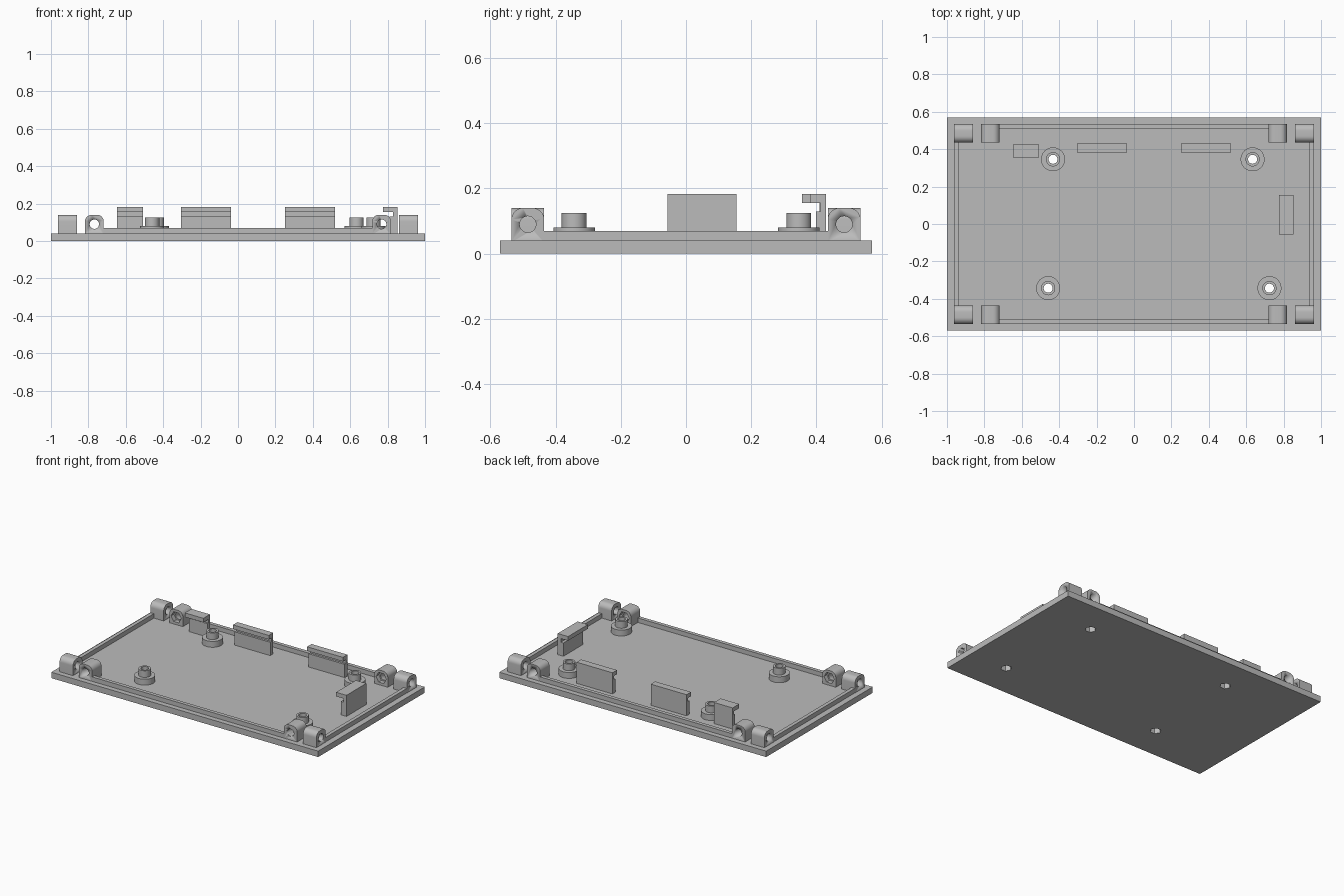
import bpy, bmesh, math

if "Cube" in bpy.data.objects:
    bpy.data.objects.remove(bpy.data.objects["Cube"])

grey = bpy.data.materials.new("grey_plastic")
grey.diffuse_color = (0.5, 0.5, 0.5, 1)
grey.use_nodes = True
grey.node_tree.nodes["Principled BSDF"].inputs["Base Color"].default_value = grey.diffuse_color


def finish(name, bm, smooth=True):
    bmesh.ops.recalc_face_normals(bm, faces=bm.faces)
    me = bpy.data.meshes.new(name)
    bm.to_mesh(me)
    bm.free()
    me.materials.append(grey)
    ob = bpy.data.objects.new(name, me)
    bpy.context.collection.objects.link(ob)
    if smooth:
        bpy.ops.object.select_all(action='DESELECT')
        ob.select_set(True)
        bpy.context.view_layer.objects.active = ob
        bpy.ops.object.shade_smooth_by_angle(angle=math.radians(30))
    return ob


def prism(name, pts, axis, a, b, smooth=True):
    """Extrude a closed 2D profile along an axis from a to b."""
    place = {'x': lambda u, v, t: (t, u, v),
             'y': lambda u, v, t: (u, t, v),
             'z': lambda u, v, t: (u, v, t)}[axis]
    bm = bmesh.new()
    ends = [[bm.verts.new(place(u, v, t)) for u, v in pts] for t in (a, b)]
    bm.faces.new(ends[0])
    bm.faces.new(ends[1])
    n = len(pts)
    for i in range(n):
        j = (i + 1) % n
        bm.faces.new((ends[0][i], ends[0][j], ends[1][j], ends[1][i]))
    return finish(name, bm, smooth)


def ngon(cx, cy, r, n):
    return [(cx + r * math.cos(2 * math.pi * i / n),
             cy + r * math.sin(2 * math.pi * i / n)) for i in range(n)]


def rect(x0, y0, x1, y1):
    return [(x0, y0), (x1, y0), (x1, y1), (x0, y1)]


def cut(ob, cutter):
    """Subtract a cutter for good and throw it away."""
    bpy.context.view_layer.objects.active = ob
    mod = ob.modifiers.new("cut", 'BOOLEAN')
    mod.operation = 'DIFFERENCE'
    mod.solver = 'EXACT'
    mod.object = cutter
    bpy.ops.object.modifier_apply(modifier=mod.name)
    bpy.data.objects.remove(cutter)


def lathe(name, cx, cy, profile, n=40):
    """Revolve a closed (radius, z) profile about a vertical line."""
    bm = bmesh.new()
    rings = [[bm.verts.new((u, v, z)) for u, v in ngon(cx, cy, r, n)]
             for r, z in profile]
    for k, ring in enumerate(rings):
        nxt = rings[(k + 1) % len(rings)]
        for i in range(n):
            j = (i + 1) % n
            bm.faces.new((ring[i], ring[j], nxt[j], nxt[i]))
    return finish(name, bm)


def lug_profile(c, half=0.05, z0=0.035, z1=0.14, r=0.035):
    """Square-based outline with two rounded top corners."""
    pts = [(c - half, z0), (c + half, z0)]
    for cx, start in ((c + half - r, 0), (c - half + r, 90)):
        for k in range(9):
            a = math.radians(start + k * 11.25)
            pts.append((cx + r * math.cos(a), z1 - r + r * math.sin(a)))
    return pts


FLOOR = 0.04
STANDOFFS = [(-0.433, 0.346), (0.634, 0.346), (-0.459, -0.343), (0.724, -0.343)]

# Base plate with nut pockets beneath the standoffs
plate = prism("base_plate", rect(-1, -0.57, 1, 0.57), 'z', 0, FLOOR, False)
for x, y in STANDOFFS:
    cut(plate, prism("cutter", ngon(x, y, 0.034, 6), 'z', -0.05, 0.1, False))

# Screw standoffs: wide foot, narrow stem, through hole
for x, y in STANDOFFS:
    lathe("standoff", x, y, [(0.024, FLOOR), (0.064, FLOOR), (0.064, 0.08),
                             (0.038, 0.08), (0.038, 0.125), (0.024, 0.125)])

# Locating rim, interrupted at the corners
for s in (-1, 1):
    prism("side_rim", rect(s * 0.935, -0.44, s * 0.96, 0.44), 'z', 0.035, 0.07, False)
    prism("long_rim", rect(-0.72, s * 0.51, 0.72, s * 0.535), 'z', 0.035, 0.07, False)

# Pairs of screw lugs at each corner
for sx in (-1, 1):
    for sy in (-1, 1):
        yc = sy * 0.485
        lug = prism("corner_lug", lug_profile(yc), 'x', sx * 0.862, sx * 0.962)
        cut(lug, prism("cutter", ngon(yc, 0.09, 0.025, 32), 'x', sx * 0.8, sx * 1.05))
        xc = sx * 0.768
        lug = prism("inner_lug", lug_profile(xc), 'y', sy * 0.435, sy * 0.535)
        cut(lug, prism("cutter", ngon(xc, 0.09, 0.025, 32), 'y', sy * 0.4, sy * 0.6))
        # Nut pocket on the inward face
        cut(lug, prism("cutter", ngon(xc, 0.09, 0.038, 6), 'y', sy * 0.4, sy * 0.465, False))


def clip_profile(hook, ledge, slot, back):
    """Upright wall with a board slot under an overhanging hook."""
    return [(ledge, 0.035), (back, 0.035), (back, 0.183), (hook, 0.183),
            (hook, 0.155), (slot, 0.155), (slot, 0.13), (ledge, 0.13)]


# Board clips along the back and right edges
prism("small_back_clip", clip_profile(0.355, 0.398, 0.41, 0.425), 'x', -0.647, -0.508, False)
for x0, x1 in ((-0.305, -0.037), (0.25, 0.519)):
    prism("wide_back_clip", clip_profile(0.382, 0.398, 0.412, 0.43), 'x', x0, x1, False)
prism("right_clip", clip_profile(0.775, 0.81, 0.83, 0.853), 'y', -0.057, 0.155, False)
